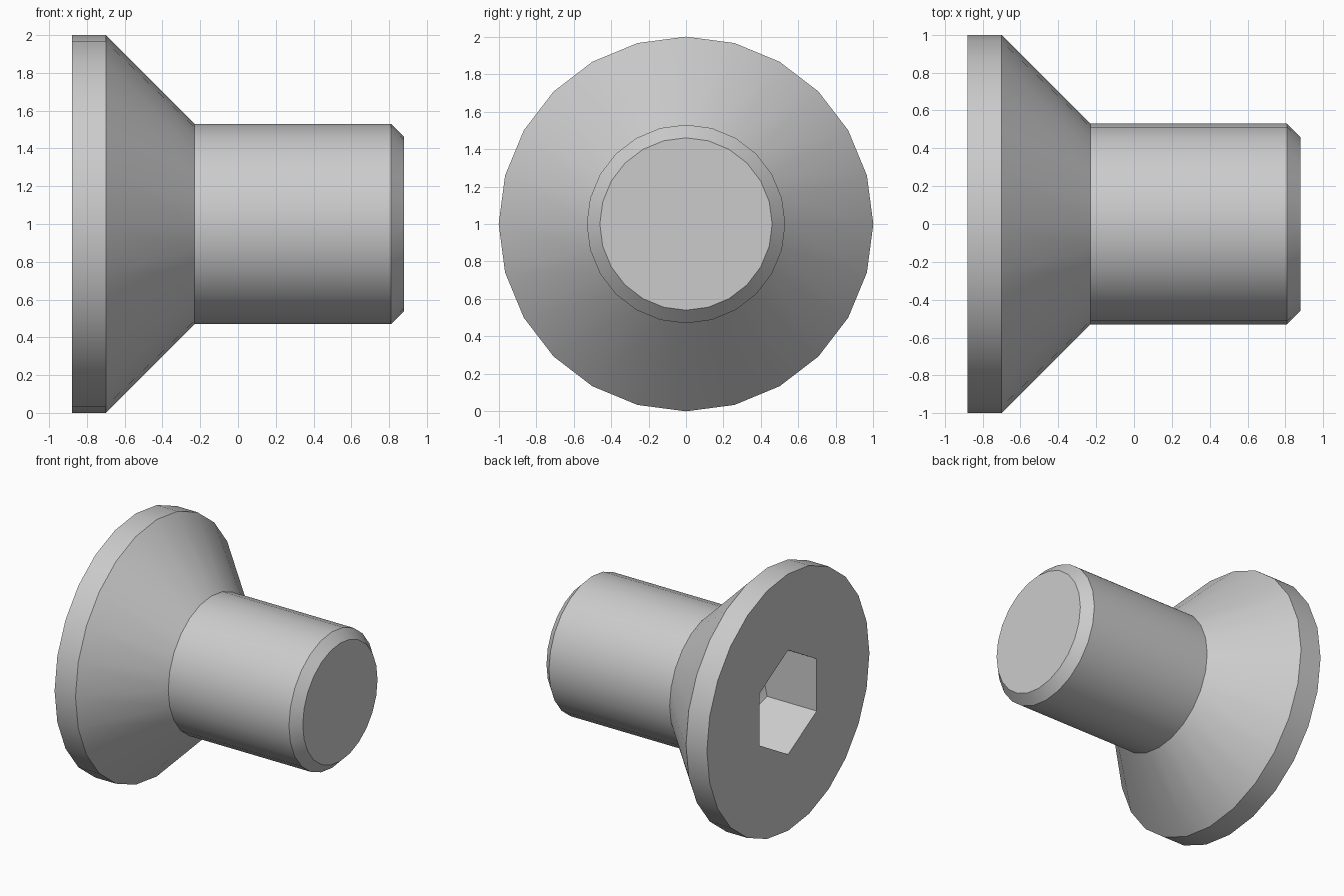
import bpy, bmesh
from math import cos, sin, tau, pi

if "Cube" in bpy.data.objects:
    bpy.data.objects.remove(bpy.data.objects["Cube"])


def lathe_x(name, profile, sides, turn=0.0):
    """Closed solid turned around the x axis at z = 1, from (x, radius) points."""
    bm = bmesh.new()
    rings = []
    for x, r in profile:
        if r == 0:
            rings.append([bm.verts.new((x, 0, 1))] * sides)
        else:
            angles = [turn + tau * i / sides for i in range(sides)]
            rings.append([bm.verts.new((x, r * cos(a), 1 + r * sin(a))) for a in angles])
    for a, b in zip(rings, rings[1:]):
        for i in range(sides):
            j = (i + 1) % sides
            bm.faces.new(list(dict.fromkeys((a[i], a[j], b[j], b[i]))))
    for ring in (rings[0], rings[-1]):
        if ring[0] is not ring[1]:
            bm.faces.new(ring)
    bmesh.ops.recalc_face_normals(bm, faces=bm.faces[:])
    mesh = bpy.data.meshes.new(name)
    bm.to_mesh(mesh)
    bm.free()
    obj = bpy.data.objects.new(name, mesh)
    bpy.context.collection.objects.link(obj)
    return obj


def boolean(obj, cutter, operation):
    mod = obj.modifiers.new(operation.title(), 'BOOLEAN')
    mod.operation, mod.object, mod.solver = operation, cutter, 'EXACT'
    bpy.context.view_layer.objects.active = obj
    bpy.ops.object.modifier_apply(modifier=mod.name)
    bpy.data.objects.remove(cutter)


# Countersunk head, shank and chamfered tip in one profile
screw = lathe_x("countersunk_screw", [
    (-0.88, 1.0), (-0.70, 1.0), (-0.23, 0.53), (0.81, 0.53), (0.88, 0.46)], 24)

# Hexagonal socket with a conical drilled bottom
socket = lathe_x("socket_cutter", [(-1.0, 0.406), (-0.1, 0.406)], 6, pi / 6)
drill = lathe_x("drill_cutter", [(-1.1, 0.42), (-0.46, 0.42), (-0.23, 0)], 24)
boolean(socket, drill, 'INTERSECT')
boolean(screw, socket, 'DIFFERENCE')

# Smooth round sides with crisp rims
bpy.ops.object.select_all(action='DESELECT')
screw.select_set(True)
bpy.context.view_layer.objects.active = screw
bpy.ops.object.shade_smooth_by_angle(angle=pi / 6)
